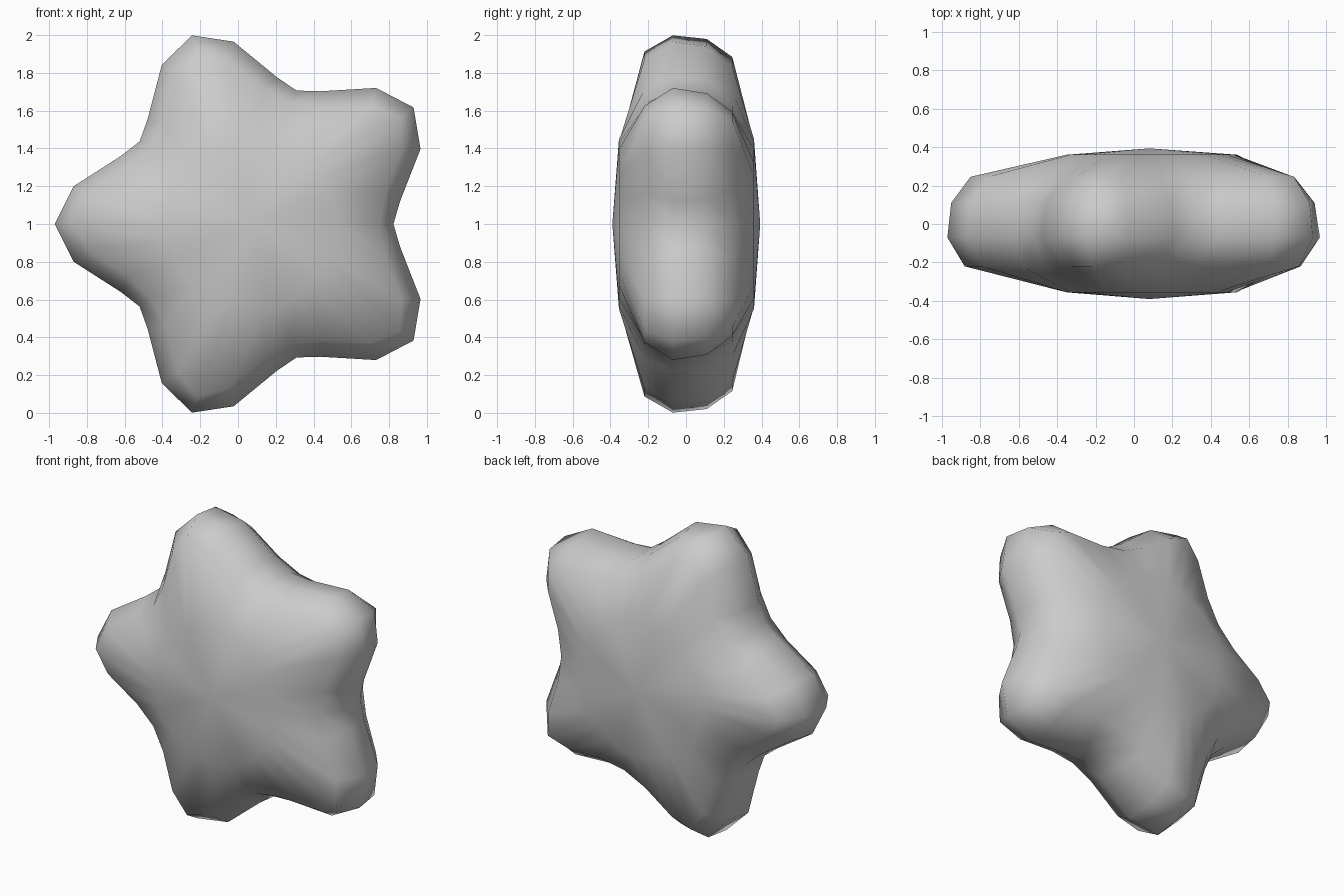
import bpy, bmesh, math

if "Cube" in bpy.data.objects:
    bpy.data.objects.remove(bpy.data.objects["Cube"])

CX, CZ = 0.08, 1.0            # star centre in the front view
# Layers from back to front: depth, tip radius, shoulder (along, across),
# side (along, across), valley radius
LAYERS = [
    (0.36, 0.43, (0.43, 0.09), (0.41, 0.19), 0.455),
    (0.245, 0.93, (0.84, 0.12), (0.65, 0.26), 0.655),
    (0.11, 1.03, (0.93, 0.18), (0.69, 0.34), 0.73),
    (-0.07, 1.05, (0.95, 0.20), (0.70, 0.36), 0.743),
    (-0.22, 0.96, (0.87, 0.14), (0.66, 0.28), 0.67),
    (-0.355, 0.43, (0.43, 0.09), (0.41, 0.19), 0.455),
]


def star_ring(bm, y, tip, shoulder, side, valley):
    """One closed five-armed outline at depth y."""
    va = math.radians(36)
    arm = [(side[0], -side[1]), (shoulder[0], -shoulder[1]), (tip, 0),
           shoulder, side, (valley * math.cos(va), valley * math.sin(va))]
    ring = []
    for k in range(5):
        a = math.radians(36 + 72 * k)
        c, s = math.cos(a), math.sin(a)
        for u, t in arm:
            ring.append(bm.verts.new((CX + u * c - t * s, y, CZ + u * s + t * c)))
    return ring


# Puffy star body: stacked outlines closed by a shallow dome on each face
bm = bmesh.new()
rings = [star_ring(bm, *layer) for layer in LAYERS]
n = len(rings[0])
for a, b in zip(rings, rings[1:]):
    for i in range(n):
        j = (i + 1) % n
        bm.faces.new((a[i], a[j], b[j], b[i]))
for ring, y in ((rings[0], 0.393), (rings[-1], -0.39)):
    pole = bm.verts.new((CX, y, CZ))
    for i in range(n):
        bm.faces.new((ring[i], ring[(i + 1) % n], pole))
bmesh.ops.recalc_face_normals(bm, faces=bm.faces)
for f in bm.faces:
    f.smooth = True

mesh = bpy.data.meshes.new("puffy_star")
bm.to_mesh(mesh)
bm.free()
star = bpy.data.objects.new("puffy_star", mesh)
bpy.context.collection.objects.link(star)
